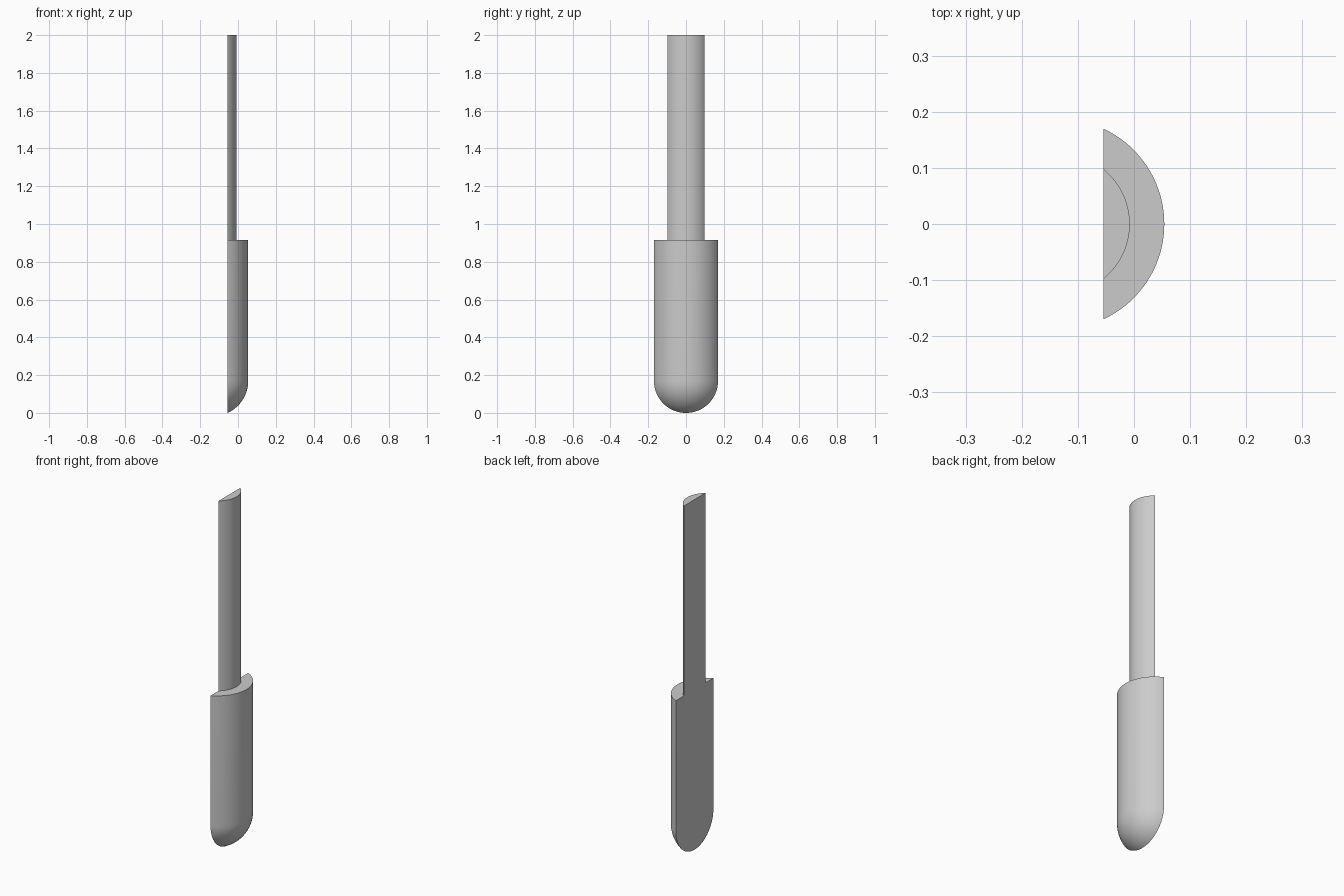
import bpy, bmesh, math
from mathutils import Vector

cube = bpy.data.objects.get("Cube")
if cube:
    bpy.data.objects.remove(cube, do_unlink=True)

FLAT_X = -0.0545      # plane of the flat side
AXIS_X = -0.133       # axis of the round parts
BODY_R, SHAFT_R = 0.187, 0.1255
SHOULDER_Z, TOP_Z = 0.915, 2.0
DOME_Z = math.sqrt(BODY_R ** 2 - (FLAT_X - AXIS_X) ** 2)

grey = bpy.data.materials.new("plain grey")
grey.use_nodes = True
colour = (0.6, 0.6, 0.6, 1)
grey.diffuse_color = colour
grey.node_tree.nodes["Principled BSDF"].inputs["Base Color"].default_value = colour

# Outline from the tip of the dome, over the shoulder, to the top of the shaft
steps = 24
outline = [(BODY_R * math.sin(a), DOME_Z - BODY_R * math.cos(a))
           for a in (math.pi / 2 * i / steps for i in range(steps + 1))]
outline += [(BODY_R, SHOULDER_Z), (SHAFT_R, SHOULDER_Z), (SHAFT_R, TOP_Z), (0, TOP_Z)]

# Revolve the outline halfway around the axis
bm = bmesh.new()
verts = [bm.verts.new((AXIS_X, -r, z)) for r, z in outline]
edges = [bm.edges.new(pair) for pair in zip(verts, verts[1:])]
bmesh.ops.spin(bm, geom=verts + edges, cent=(AXIS_X, 0, 0), axis=(0, 0, 1),
               angle=math.pi, steps=64)
bmesh.ops.remove_doubles(bm, verts=bm.verts, dist=1e-5)

# Slice off everything behind the flat side and close the cut
cut = bmesh.ops.bisect_plane(bm, geom=bm.verts[:] + bm.edges[:] + bm.faces[:],
                             plane_co=Vector((FLAT_X, 0, 0)), plane_no=Vector((1, 0, 0)),
                             clear_inner=True)
rim = [e for e in cut["geom_cut"] if isinstance(e, bmesh.types.BMEdge)]
bmesh.ops.contextual_create(bm, geom=rim)
bmesh.ops.recalc_face_normals(bm, faces=bm.faces)

mesh = bpy.data.meshes.new("half_round_pin")
bm.to_mesh(mesh)
bm.free()
mesh.materials.append(grey)
pin = bpy.data.objects.new("half_round_pin", mesh)
bpy.context.collection.objects.link(pin)

# Stand the cut tip exactly on the ground
lowest = min(v.co.z for v in mesh.vertices)
for v in mesh.vertices:
    if v.co.z < SHOULDER_Z / 2:
        v.co.z -= lowest

bpy.ops.object.select_all(action='DESELECT')
pin.select_set(True)
bpy.context.view_layer.objects.active = pin
bpy.ops.object.shade_smooth_by_angle(angle=math.radians(30))
